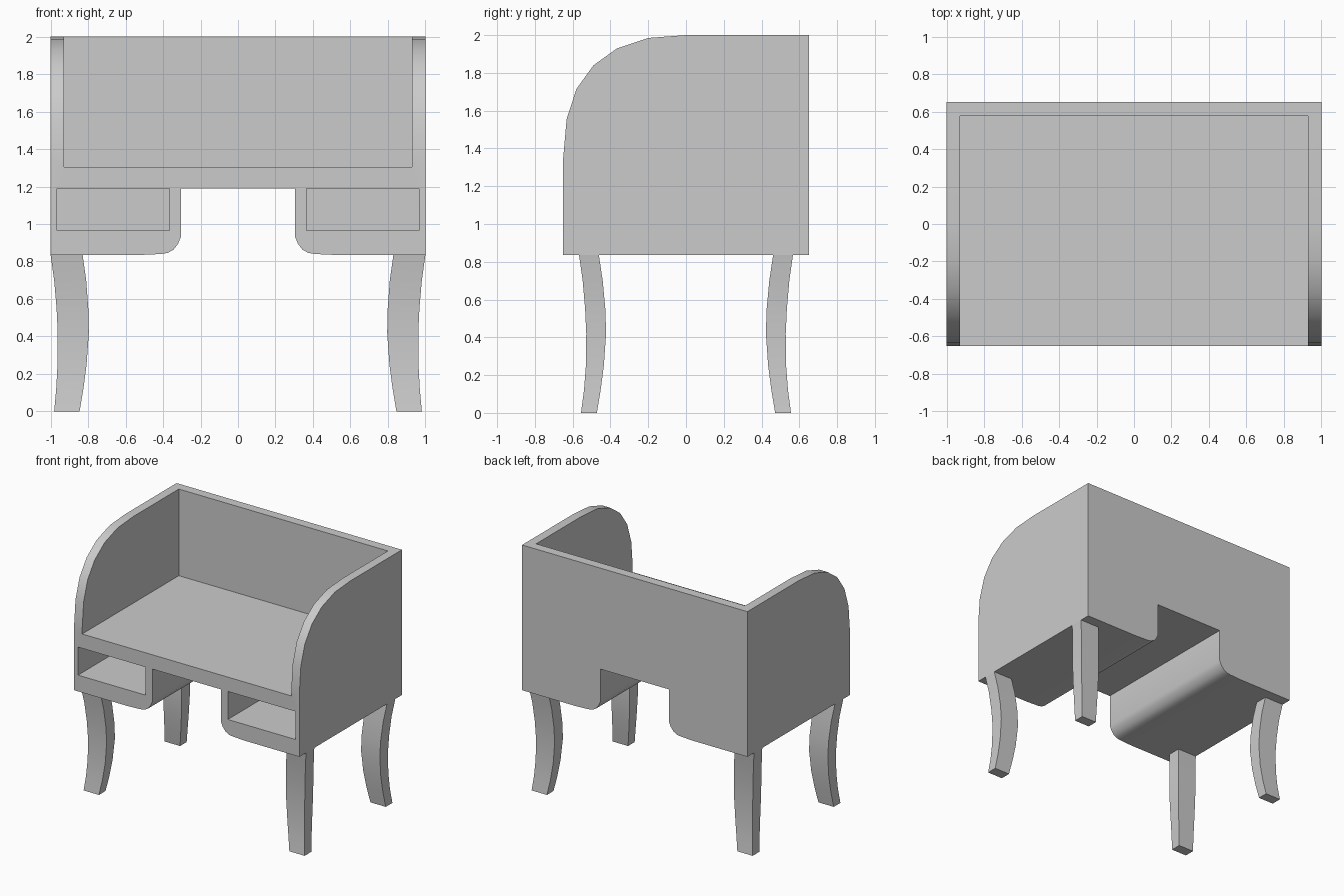
import bpy, bmesh
from mathutils import Vector

if "Cube" in bpy.data.objects:
    bpy.data.objects.remove(bpy.data.objects["Cube"])


def finish(name, bm):
    bmesh.ops.recalc_face_normals(bm, faces=bm.faces[:])
    mesh = bpy.data.meshes.new(name)
    bm.to_mesh(mesh)
    bm.free()
    obj = bpy.data.objects.new(name, mesh)
    bpy.context.collection.objects.link(obj)
    return obj


def activate(obj):
    bpy.ops.object.select_all(action='DESELECT')
    obj.select_set(True)
    bpy.context.view_layer.objects.active = obj


def prism(name, points, direction):
    """Extrude a closed outline along a direction."""
    bm = bmesh.new()
    face = bm.faces.new([bm.verts.new(p) for p in points])
    new = bmesh.ops.extrude_face_region(bm, geom=[face])['geom']
    moved = [v for v in new if isinstance(v, bmesh.types.BMVert)]
    bmesh.ops.translate(bm, verts=moved, vec=Vector(direction))
    if not any(len(f.verts) and all(v not in moved for v in f.verts) for f in bm.faces):
        bm.faces.new([v for v in bm.verts if v not in moved])
    return finish(name, bm)


def box(name, x0, x1, y0, y1, z0, z1):
    return prism(name, [(x0, y0, z0), (x1, y0, z0), (x1, y0, z1), (x0, y0, z1)],
                 (0, y1 - y0, 0))


# Desk body: side outline with the rounded upper front
side = [(0.65, 0.835), (-0.65, 0.835), (-0.65, 1.35), (-0.632, 1.555),
        (-0.58, 1.715), (-0.49, 1.84), (-0.365, 1.93), (-0.2, 1.985),
        (0, 2), (0.65, 2)]
body = prism("desk_body", [(-1, y, z) for y, z in side], (2, 0, 0))

# Knee hole with rounded lower corners
half = [(0.305, 1.19), (0.305, 0.93), (0.32, 0.894), (0.345, 0.862),
        (0.375, 0.846), (0.41, 0.84), (0.54, 0.834), (0.54, 0.7)]
knee = half + [(-x, z) for x, z in reversed(half)]

cutters = [
    box("desktop_cutter", -0.928, 0.928, -1, 0.575, 1.305, 3),
    prism("knee_cutter", [(x, -1, z) for x, z in knee], (0, 2, 0)),
    box("left_cubby_cutter", -0.965, -0.365, -1, 0.575, 0.965, 1.19),
    box("right_cubby_cutter", 0.365, 0.965, -1, 0.575, 0.965, 1.19),
]
activate(body)
for cutter in cutters:
    cutter.hide_render = True
    mod = body.modifiers.new(cutter.name, 'BOOLEAN')
    mod.operation = 'DIFFERENCE'
    mod.solver = 'EXACT'
    mod.object = cutter
    bpy.ops.object.modifier_apply(modifier=mod.name)
    bpy.data.objects.remove(cutter)

# Curved legs: z, outer x, inner x, outer y, inner y
sections = [(0, 0.981, 0.845, 0.556, 0.472), (0.12, 0.97, 0.825, 0.54, 0.452),
            (0.25, 0.963, 0.808, 0.53, 0.435), (0.42, 0.962, 0.796, 0.528, 0.423),
            (0.55, 0.968, 0.799, 0.534, 0.427), (0.7, 0.981, 0.81, 0.547, 0.441),
            (0.835, 1.0, 0.829, 0.566, 0.461)]
bm = bmesh.new()
rings = [[bm.verts.new(p) for p in ((xo, yo, z), (xi, yo, z), (xi, yi, z), (xo, yi, z))]
         for z, xo, xi, yo, yi in sections]
for a, b in zip(rings, rings[1:]):
    for i in range(4):
        j = (i + 1) % 4
        bm.faces.new((a[i], a[j], b[j], b[i]))
bm.faces.new(rings[0])
bm.faces.new(rings[-1])
legs = finish("legs", bm)
mirror = legs.modifiers.new("four_legs", 'MIRROR')
mirror.use_axis = (True, True, False)
activate(legs)
bpy.ops.object.modifier_apply(modifier=mirror.name)

for obj in (body, legs):
    activate(obj)
    bpy.ops.object.shade_smooth_by_angle()
